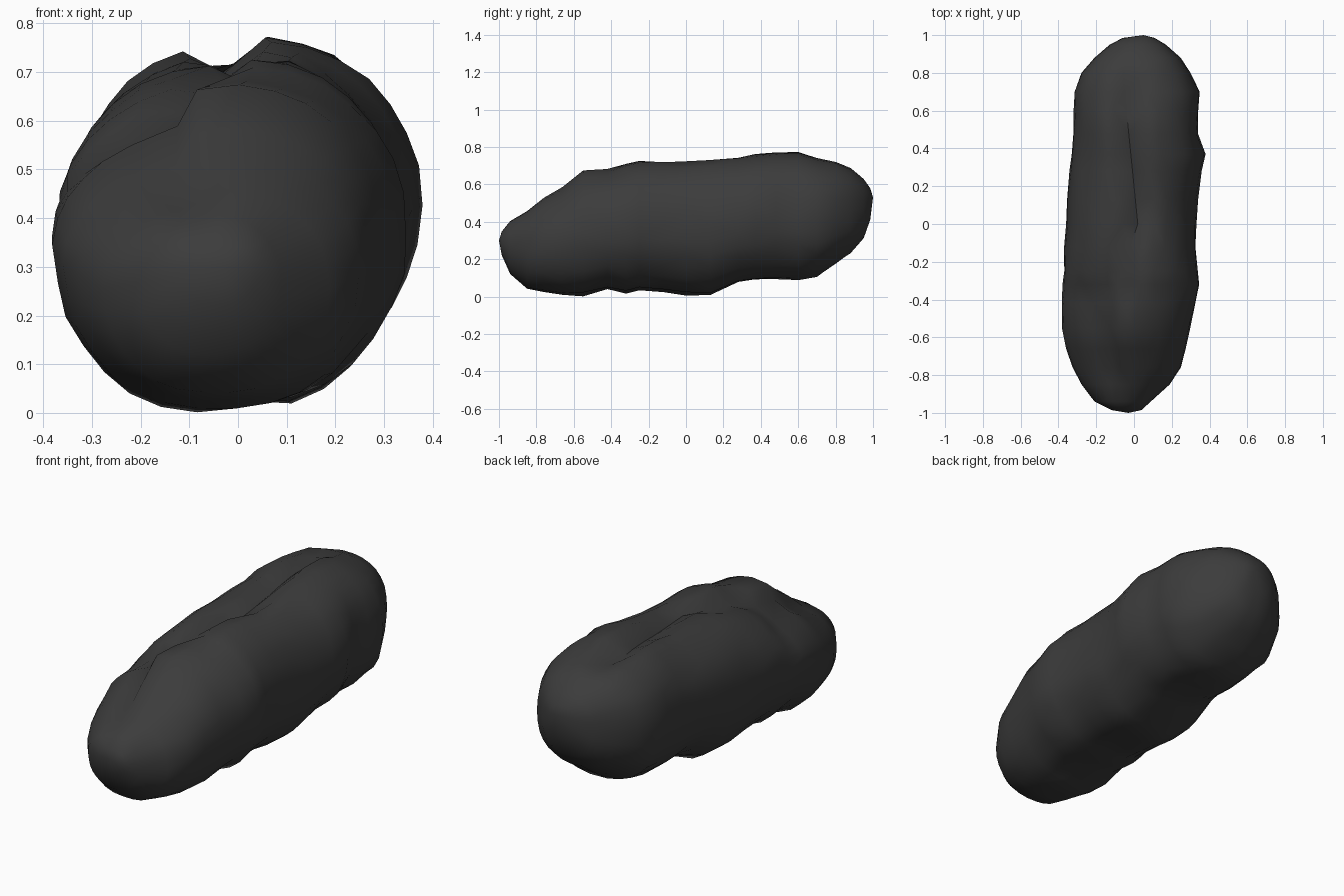
import bpy, bmesh, math, random

if "Cube" in bpy.data.objects:
    bpy.data.objects.remove(bpy.data.objects["Cube"])

random.seed(4)

# Long lump: y, x min, x max, z min, z max of each cross-section
RINGS = [
    (-0.985, -0.12, 0.04, 0.22, 0.35), (-0.94, -0.21, 0.09, 0.125, 0.41),
    (-0.85, -0.28, 0.19, 0.05, 0.46), (-0.76, -0.325, 0.25, 0.035, 0.53),
    (-0.66, -0.36, 0.275, 0.018, 0.59), (-0.55, -0.382, 0.30, 0.01, 0.68),
    (-0.42, -0.382, 0.33, 0.045, 0.685), (-0.32, -0.38, 0.35, 0.025, 0.715),
    (-0.25, -0.375, 0.34, 0.04, 0.732), (-0.12, -0.37, 0.33, 0.03, 0.738),
    (0.0, -0.365, 0.335, 0.015, 0.742), (0.13, -0.36, 0.34, 0.015, 0.747),
    (0.28, -0.345, 0.36, 0.075, 0.76), (0.37, -0.335, 0.38, 0.085, 0.768),
    (0.48, -0.325, 0.34, 0.09, 0.778), (0.60, -0.32, 0.345, 0.09, 0.775),
    (0.70, -0.32, 0.352, 0.11, 0.745), (0.80, -0.28, 0.30, 0.175, 0.725),
    (0.88, -0.21, 0.25, 0.23, 0.69), (0.95, -0.13, 0.17, 0.31, 0.63),
    (0.985, -0.06, 0.11, 0.41, 0.58),
]
SIDES = 30
# Top crease between the lobes: y, x, depth, how far the left lobe sits lower
CREASE = [(-1.0, -0.06, 0.0, 0.0), (-0.85, -0.08, 0.01, 0.03),
          (-0.7, -0.13, 0.04, 0.06), (-0.45, -0.12, 0.02, 0.10),
          (-0.3, -0.08, 0.05, 0.05), (0.0, 0.02, 0.05, 0.02),
          (0.3, -0.01, 0.06, 0.02), (0.6, -0.04, 0.07, 0.015),
          (0.75, -0.06, 0.02, 0.0), (0.85, -0.05, 0.0, 0.0), (1.0, 0.0, 0.0, 0.0)]


def crease_at(y):
    for p, q in zip(CREASE, CREASE[1:]):
        if y <= q[0]:
            t = (y - p[0]) / (q[0] - p[0])
            return [a + (b - a) * t for a, b in zip(p[1:], q[1:])]


def spow(v, p):
    return math.copysign(abs(v) ** p, v)


bm = bmesh.new()
rings = []
for y, x0, x1, z0, z1 in RINGS:
    cx, cz, rx, rz = (x0 + x1) / 2, (z0 + z1) / 2, (x1 - x0) / 2, (z1 - z0) / 2
    groove_x, depth, drop = crease_at(y)
    ring = []
    for k in range(SIDES):
        a = 2 * math.pi * k / SIDES
        c, s = math.cos(a), math.sin(a)
        # Rounded section, boxier at the back, with faint unevenness
        p = 0.85 if y > 0.4 else 0.91
        dent = 1 - random.random() * 0.018
        x = cx + rx * spow(c, p) * dent
        z = cz + rz * spow(s, p) * dent
        # Shallow hollow underneath
        if s < -0.5 and abs(y) < 0.6:
            z += 0.02 * math.exp(-((x - 0.02) / 0.05) ** 2)
        ring.append(bm.verts.new((x, y, z)))
    # Press the crease into the top, with one vertex exactly on its line
    top = ring[1:SIDES // 2]
    if depth > 0:
        min(top, key=lambda v: abs(v.co.x - groove_x)).co.x = groove_x
    for v in top:
        d = v.co.x - groove_x
        up = max(0, (v.co.z - cz) / rz)
        if up > 0.5:
            v.co.z -= depth * max(0, 1 - abs(d) / 0.085) ** 1.3
        v.co.z -= drop * min(1, max(0, 0.5 - d / 0.08)) * min(1, up * 1.3)
    rings.append(ring)

for a, b in zip(rings, rings[1:]):
    for k in range(SIDES):
        j = (k + 1) % SIDES
        bm.faces.new((a[k], a[j], b[j], b[k]))
# Rounded tips
for ring, tip in ((rings[0], (-0.03, -1.0, 0.30)), (rings[-1], (0.05, 1.0, 0.53))):
    t = bm.verts.new(tip)
    for k in range(SIDES):
        bm.faces.new((ring[k], ring[(k + 1) % SIDES], t))

# Rest exactly on the ground
low = min(v.co.z for v in bm.verts)
for v in bm.verts:
    if v.co.z < 0.2:
        v.co.z -= low * (1 - v.co.z / 0.2)
bmesh.ops.triangulate(bm, faces=bm.faces[:])
bmesh.ops.recalc_face_normals(bm, faces=bm.faces[:])

mesh = bpy.data.meshes.new("rock_lump")
bm.to_mesh(mesh)
bm.free()
rock = bpy.data.objects.new("rock_lump", mesh)
bpy.context.collection.objects.link(rock)

mat = bpy.data.materials.new("charcoal")
mat.diffuse_color = (0.045, 0.045, 0.045, 1)
mat.use_nodes = True
mat.node_tree.nodes["Principled BSDF"].inputs["Base Color"].default_value = mat.diffuse_color
mesh.materials.append(mat)

bpy.context.view_layer.objects.active = rock
rock.select_set(True)
bpy.ops.object.shade_smooth_by_angle(angle=math.radians(50))
